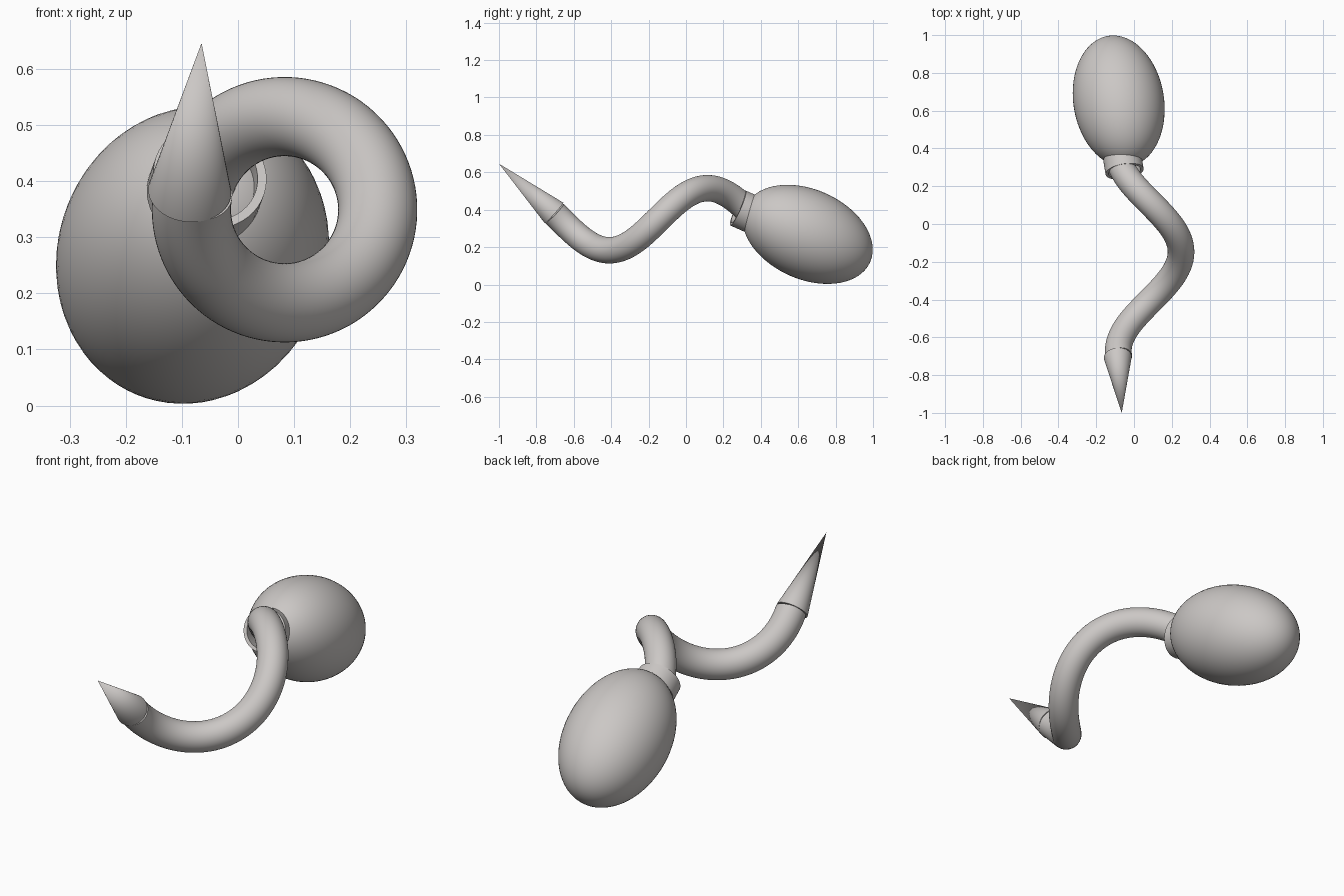
import bpy, bmesh, math
from mathutils import Vector, Matrix

if "Cube" in bpy.data.objects:
    bpy.data.objects.remove(bpy.data.objects["Cube"])

mat = bpy.data.materials.new("warm_grey")
mat.diffuse_color = (0.60, 0.575, 0.56, 1)
mat.use_nodes = True
mat.node_tree.nodes["Principled BSDF"].inputs["Base Color"].default_value = mat.diffuse_color


def finish(bm, name, smooth_angle=40):
    bmesh.ops.recalc_face_normals(bm, faces=bm.faces)
    me = bpy.data.meshes.new(name)
    bm.to_mesh(me)
    bm.free()
    ob = bpy.data.objects.new(name, me)
    bpy.context.collection.objects.link(ob)
    me.materials.append(mat)
    bpy.ops.object.select_all(action='DESELECT')
    ob.select_set(True)
    bpy.context.view_layer.objects.active = ob
    bpy.ops.object.shade_smooth_by_angle(angle=math.radians(smooth_angle))
    return ob


def aim(origin, axis):
    """Matrix taking local z to the given axis."""
    q = Vector((0, 0, 1)).rotation_difference(Vector(axis).normalized())
    return Matrix.Translation(origin) @ q.to_matrix().to_4x4()


def add_ring(bm, centre, u, v, r, n):
    return [bm.verts.new(centre + r * (u * math.cos(2 * math.pi * i / n) + v * math.sin(2 * math.pi * i / n)))
            for i in range(n)]


def bridge(bm, a, b):
    n = len(a)
    for i in range(n):
        bm.faces.new((a[i], a[(i + 1) % n], b[(i + 1) % n], b[i]))


# corkscrew tube: helix along y
R, r, K = 0.166, 0.0705, 1.05 / (2 * math.pi)
bm = bmesh.new()
t0, t1, steps = math.radians(-101), math.radians(256), 96
rings = []
for s in range(steps + 1):
    t = t0 + (t1 - t0) * s / steps
    centre = Vector((0.083 + R * math.sin(t), -0.41 + K * t, 0.349 - R * math.cos(t)))
    tangent = Vector((R * math.cos(t), K, R * math.sin(t))).normalized()
    u = Vector((math.sin(t), 0, -math.cos(t)))
    rings.append(add_ring(bm, centre, u, tangent.cross(u), r, 40))
for a, b in zip(rings, rings[1:]):
    bridge(bm, a, b)
bm.faces.new(rings[0])
bm.faces.new(rings[-1])
finish(bm, "spiral_tube")

# pointed tip
base, tip = Vector((-0.086, -0.705, 0.382)), Vector((-0.065, -1.0, 0.646))
bm = bmesh.new()
bmesh.ops.create_cone(bm, cap_ends=True, segments=48, radius1=0.074, radius2=0, depth=(tip - base).length,
                      matrix=aim((base + tip) / 2, tip - base))
finish(bm, "tip_cone")

# egg-shaped bulb
axis = Vector((-0.145, 0.90, -0.40)).normalized()
bm = bmesh.new()
bmesh.ops.create_uvsphere(bm, u_segments=64, v_segments=40, radius=1,
                          matrix=aim((-0.081, 0.65, 0.268), axis) @ Matrix.Diagonal((0.24, 0.24, 0.368, 1)))
finish(bm, "bulb")

# open collar where the tube meets the bulb: (radius, distance along axis)
m = aim((-0.05, 0.278, 0.409), axis)
profile = [(0.086, 0.08), (0.086, 0.0), (0.102, 0.0), (0.102, 0.08)]
bm = bmesh.new()
X, Y = Vector((1, 0, 0)), Vector((0, 1, 0))
rings = [add_ring(bm, Vector((0, 0, h)), X, Y, rad, 48) for rad, h in profile]
for i in range(4):
    bridge(bm, rings[i], rings[(i + 1) % 4])
bm.transform(m)
finish(bm, "collar")
